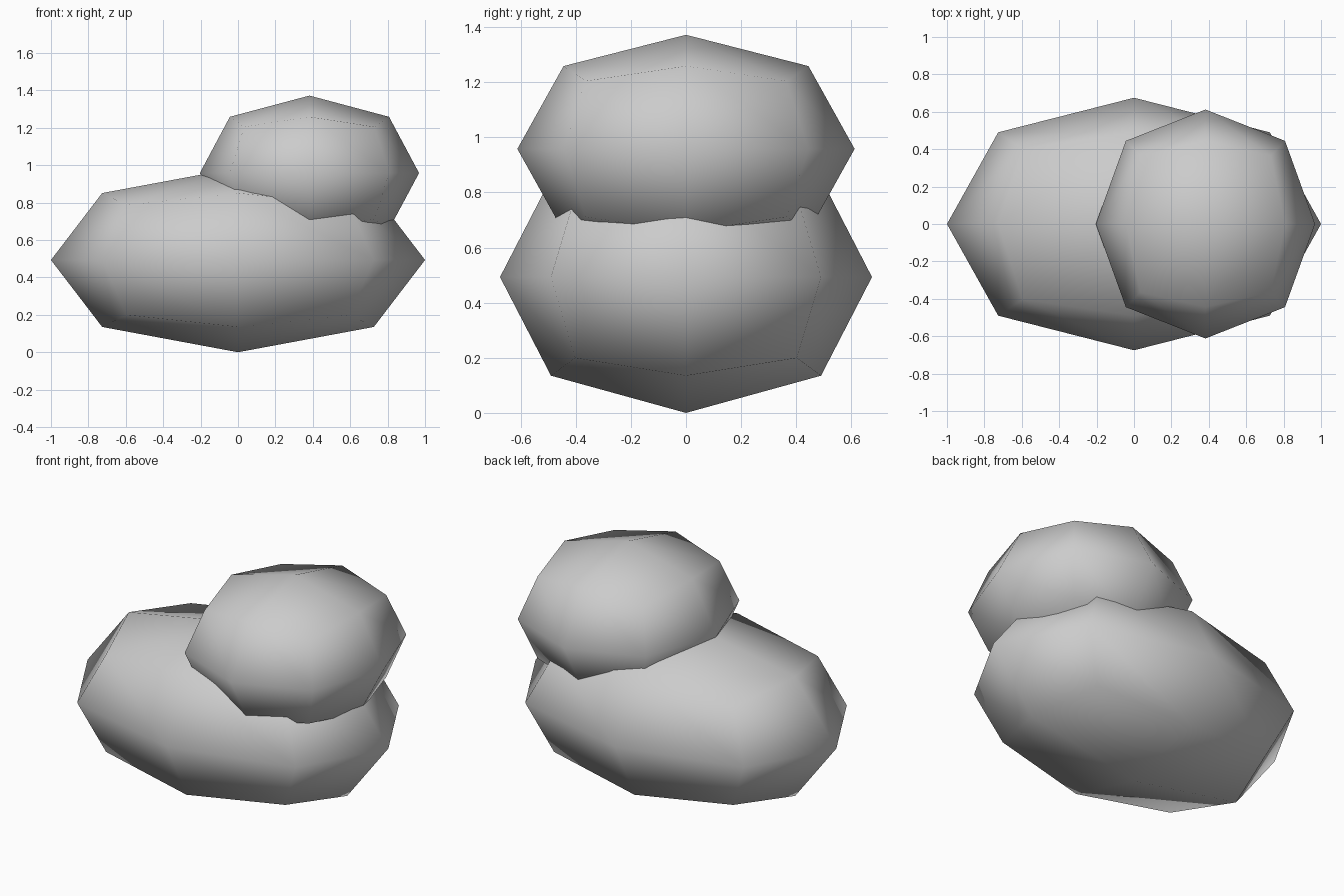
import bpy

if "Cube" in bpy.data.objects:
    bpy.data.objects.remove(bpy.data.objects["Cube"])

grey = bpy.data.materials.new("plain grey")
grey.diffuse_color = (0.6, 0.6, 0.6, 1)
grey.use_nodes = True
grey.node_tree.nodes["Principled BSDF"].inputs["Base Color"].default_value = grey.diffuse_color

# Limit position of a unit cube's face centre after one subdivision
SHRINK = 0.8395


def rounded_block(name, center, half):
    """Once-subdivided cube whose extreme points reach the given half sizes."""
    bpy.ops.mesh.primitive_cube_add(size=2, location=center)
    ob = bpy.context.object
    ob.name = name
    for v in ob.data.vertices:
        for i in range(3):
            v.co[i] *= half[i] / SHRINK
    ob.data.materials.append(grey)
    bpy.ops.object.shade_smooth()
    sub = ob.modifiers.new("rounding", 'SUBSURF')
    sub.levels = sub.render_levels = 1
    return ob


# Long lower boulder and the smaller one resting on its right end
rounded_block("lower_rock", (0, 0, 0.493), (1.0, 0.675, 0.493))
rounded_block("upper_rock", (0.382, 0, 0.958), (0.586, 0.612, 0.414))
